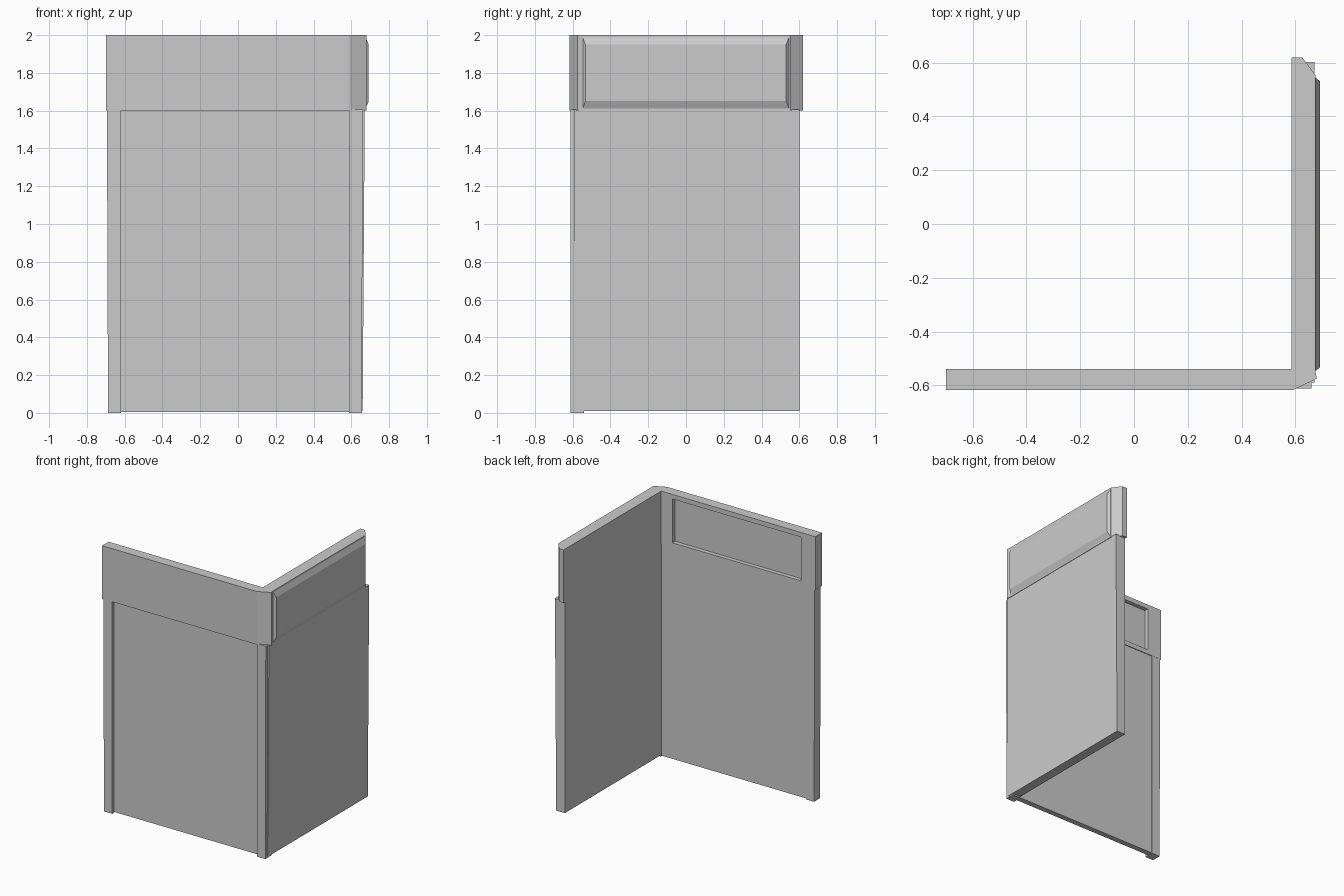
import bpy, bmesh

if "Cube" in bpy.data.objects:
    bpy.data.objects.remove(bpy.data.objects["Cube"])


def finish(bm, name):
    bmesh.ops.recalc_face_normals(bm, faces=bm.faces)
    mesh = bpy.data.meshes.new(name)
    bm.to_mesh(mesh)
    bm.free()
    obj = bpy.data.objects.new(name, mesh)
    bpy.context.collection.objects.link(obj)
    return obj


def loft(name, bottom, top, axis="z"):
    """Solid between two matching rings of points."""
    bm = bmesh.new()
    a = [bm.verts.new(p) for p in bottom]
    b = [bm.verts.new(p) for p in top]
    n = len(a)
    bm.faces.new(a[::-1])
    bm.faces.new(b)
    for i in range(n):
        j = (i + 1) % n
        bm.faces.new((a[i], a[j], b[j], b[i]))
    return finish(bm, name)


def rect(x0, x1, y0, y1, z):
    return [(x0, y0, z), (x1, y0, z), (x1, y1, z), (x0, y1, z)]


def side_rect(x, y0, y1, z0, z1):
    return [(x, y0, z0), (x, y1, z0), (x, y1, z1), (x, y0, z1)]


# L-shaped top band with chamfered corner and chamfered free end
outline = [(-0.70, -0.618), (0.59, -0.618), (0.68, -0.575), (0.675, -0.55),
           (0.675, 0.553), (0.625, 0.62), (0.585, 0.62), (0.585, -0.54), (-0.70, -0.54)]
band = loft("top_band", [(x, y, 1.6) for x, y in outline], [(x, y, 2.0) for x, y in outline])

# Rectangular recess on the inner side of the front band
bm = bmesh.new()
bm.from_mesh(band.data)
inner = max((f for f in bm.faces if f.normal.y > 0.99), key=lambda f: f.calc_area())
bmesh.ops.inset_region(bm, faces=[inner], thickness=0.05)
for v in inner.verts:
    v.co.x = -0.58 if v.co.x < 0 else 0.49
bmesh.ops.inset_region(bm, faces=[inner], thickness=0.001, depth=-0.03)
bm.to_mesh(band.data)
bm.free()

# Raised bevelled panel on the outer side of the band
loft("raised_band_panel", side_rect(0.67, -0.55, 0.55, 1.6, 2.0),
     side_rect(0.692, -0.533, 0.53, 1.65, 1.95))

# Front wall: thin panel between two posts that taper slightly
loft("front_panel", rect(-0.625, 0.59, -0.588, -0.546, 0.005),
     rect(-0.625, 0.59, -0.588, -0.546, 1.605))
loft("left_post", rect(-0.688, -0.62, -0.612, -0.541, 0),
     rect(-0.694, -0.62, -0.612, -0.541, 1.605))
loft("corner_post", rect(0.587, 0.656, -0.612, -0.541, 0),
     rect(0.587, 0.66, -0.612, -0.541, 1.605))

# Side wall, leaning out slightly towards the top
loft("side_panel", rect(0.588, 0.66, -0.59, 0.602, 0.01),
     rect(0.588, 0.671, -0.59, 0.602, 1.605))
